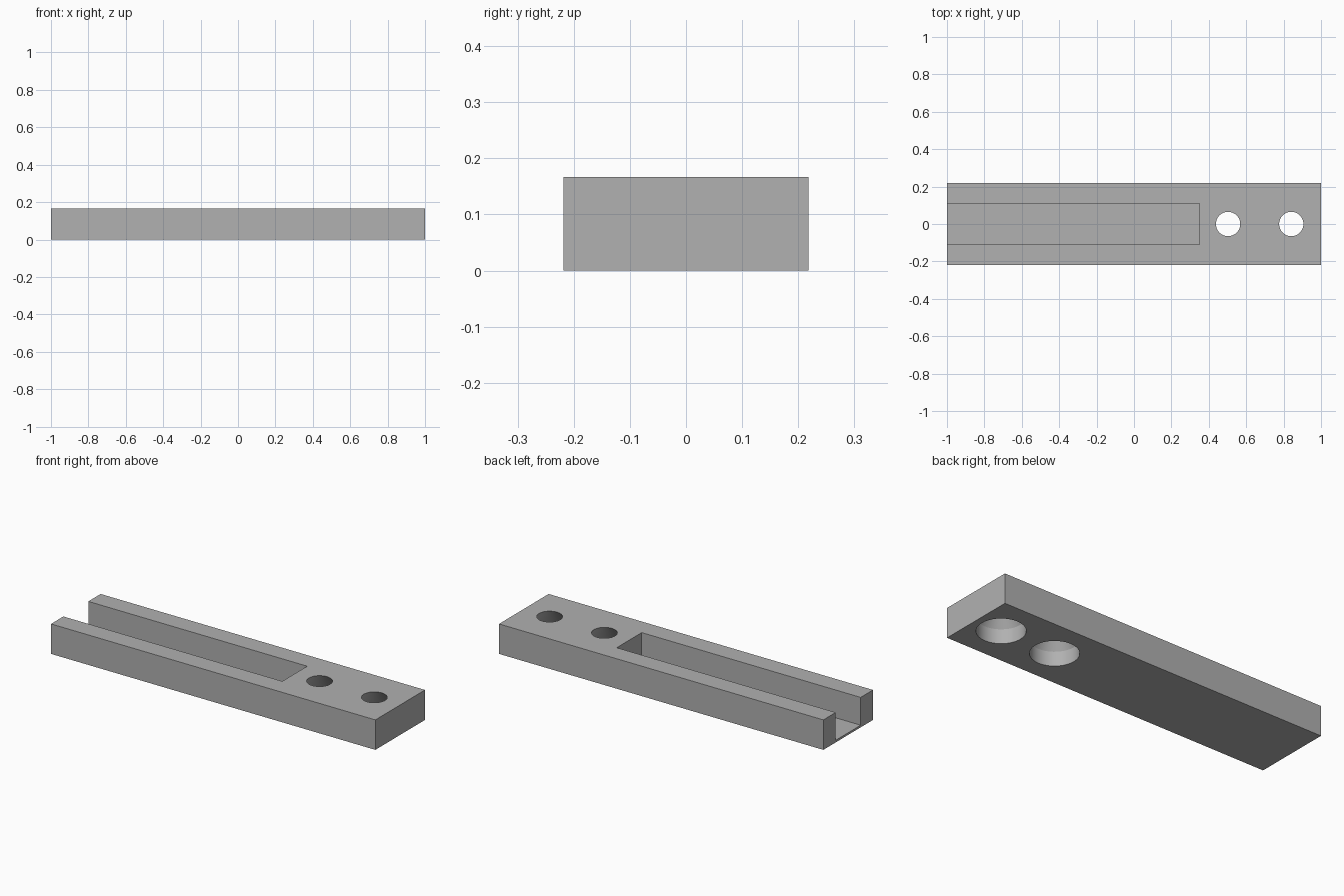
import bpy, bmesh
from math import sin, cos, tau, radians

if "Cube" in bpy.data.objects:
    bpy.data.objects.remove(bpy.data.objects["Cube"], do_unlink=True)

W, H = 0.437, 0.167          # bar width and height
FLOOR = 0.012                # thickness left under the slot
SLOT_END, SLOT_HALF = 0.35, 0.11
HOLE_R, BORE_R, BORE_Z = 0.065, 0.122, 0.08

grey = bpy.data.materials.new("grey metal")
grey.use_nodes = True
grey.diffuse_color = (0.44, 0.44, 0.44, 1)
grey.node_tree.nodes["Principled BSDF"].inputs["Base Color"].default_value = grey.diffuse_color


def add_object(name, bm):
    bmesh.ops.recalc_face_normals(bm, faces=bm.faces)
    mesh = bpy.data.meshes.new(name)
    bm.to_mesh(mesh)
    bm.free()
    mesh.materials.append(grey)
    obj = bpy.data.objects.new(name, mesh)
    bpy.context.collection.objects.link(obj)
    return obj


def box(name, low, high):
    bm = bmesh.new()
    bmesh.ops.create_cube(bm, size=1)
    for v in bm.verts:
        v.co = [a if c < 0 else b for c, a, b in zip(v.co, low, high)]
    return add_object(name, bm)


def lathe(name, x, profile, sides=48):
    bm = bmesh.new()
    rings = [[bm.verts.new((x + r * cos(tau * i / sides), r * sin(tau * i / sides), z))
              for i in range(sides)] for r, z in profile]
    for a, b in zip(rings, rings[1:]):
        for i in range(sides):
            j = (i + 1) % sides
            bm.faces.new((a[i], a[j], b[j], b[i]))
    bm.faces.new(rings[0])
    bm.faces.new(rings[-1])
    return add_object(name, bm)


# Solid bar
bar = box("slotted_bar", (-1, -W / 2, 0), (1, W / 2, H))

# Slot open at the right end, and two screw holes widening towards the underside
over = 0.04
taper = (BORE_R - HOLE_R) / (H - BORE_Z)
profile = [(BORE_R, -over), (BORE_R, BORE_Z), (HOLE_R - taper * over, H + over)]
cutters = [box("slot_cutter", (-1 - over, -SLOT_HALF, FLOOR), (SLOT_END, SLOT_HALF, H + over))]
cutters += [lathe("screw_hole_cutter", x, profile) for x in (0.503, 0.841)]

bpy.ops.object.select_all(action='DESELECT')
bpy.context.view_layer.objects.active = bar
bar.select_set(True)
for cutter in cutters:
    cutter.hide_render = True
    cut = bar.modifiers.new(cutter.name, 'BOOLEAN')
    cut.operation = 'DIFFERENCE'
    cut.solver = 'EXACT'
    cut.object = cutter
    bpy.ops.object.modifier_apply(modifier=cut.name)
for cutter in cutters:
    bpy.data.objects.remove(cutter, do_unlink=True)

# Round hole walls, crisp edges
bpy.ops.object.shade_smooth_by_angle(angle=radians(25))
